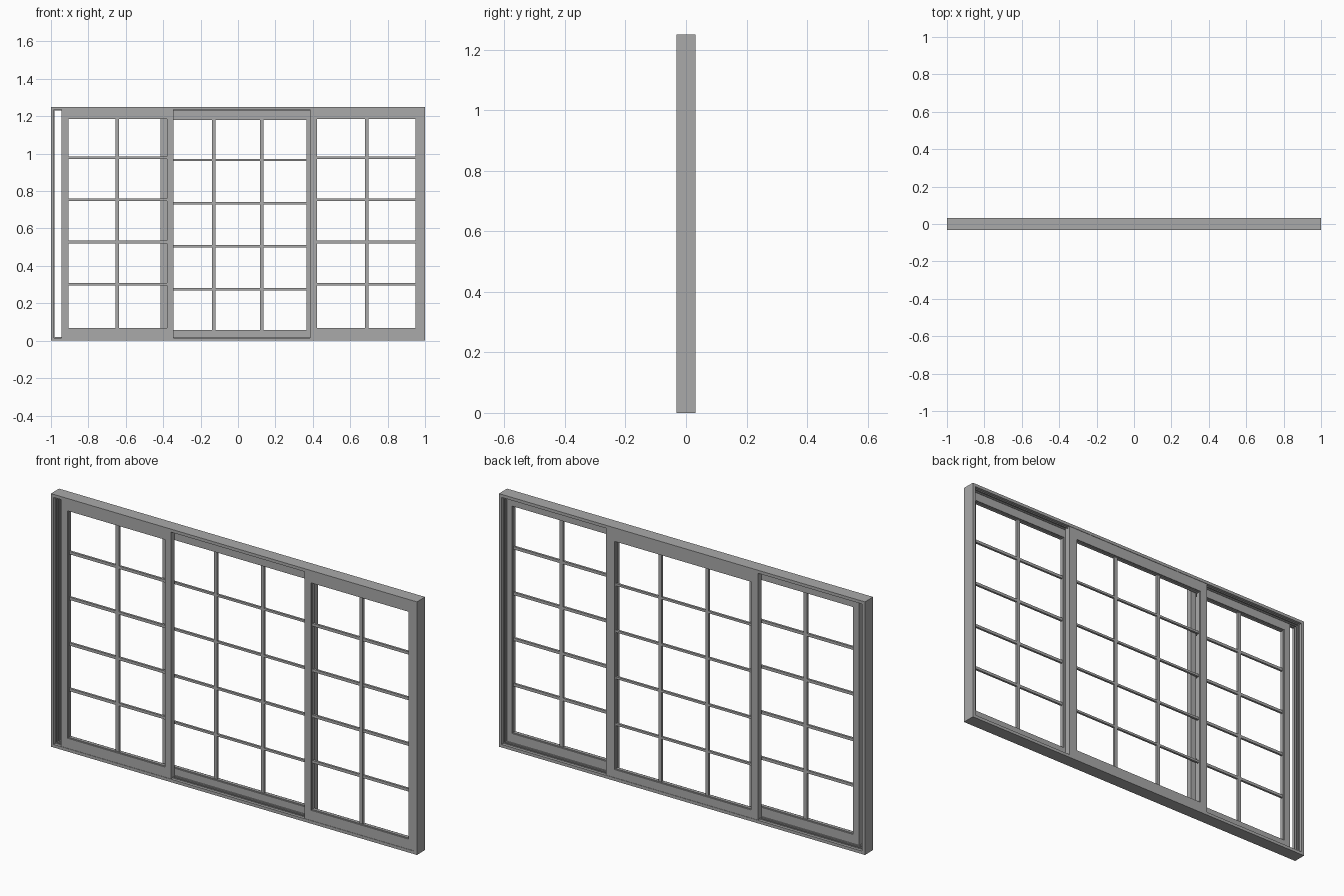
import bpy, bmesh

if "Cube" in bpy.data.objects:
    bpy.data.objects.remove(bpy.data.objects["Cube"])

grey = bpy.data.materials.new("window_grey")
grey.diffuse_color = (0.4, 0.4, 0.4, 1)
grey.use_nodes = True
grey.node_tree.nodes["Principled BSDF"].inputs["Base Color"].default_value = grey.diffuse_color


def add_box(bm, x, y, z):
    """Box from (min, max) pairs."""
    v = bmesh.ops.create_cube(bm, size=1)["verts"]
    for p in v:
        p.co = (x[0] if p.co.x < 0 else x[1],
                y[0] if p.co.y < 0 else y[1],
                z[0] if p.co.z < 0 else z[1])


def add_ring(bm, outer, inner, y):
    """Clean rectangular ring; outer and inner are (x0, x1, z0, z1)."""
    def loop(r, yy):
        return [bm.verts.new((px, yy, pz)) for px, pz in
                ((r[0], r[2]), (r[1], r[2]), (r[1], r[3]), (r[0], r[3]))]
    loops = [loop(outer, y[0]), loop(outer, y[1]), loop(inner, y[1]), loop(inner, y[0])]
    for a in range(4):
        l, m = loops[a], loops[(a + 1) % 4]
        for i in range(4):
            j = (i + 1) % 4
            bm.faces.new((l[i], l[j], m[j], m[i]))


def finish(name, bm):
    bmesh.ops.recalc_face_normals(bm, faces=bm.faces)
    me = bpy.data.meshes.new(name)
    bm.to_mesh(me)
    bm.free()
    me.materials.append(grey)
    ob = bpy.data.objects.new(name, me)
    bpy.context.collection.objects.link(ob)
    return ob


def shrink(r, d):
    return (r[0] + d, r[1] - d, r[2] + d, r[3] - d)


# Outer frame with raised track ridges along the inside
bm = bmesh.new()
outer = (-1, 1, 0, 1.25)
wall = shrink(outer, 0.015)
add_ring(bm, outer, wall, (-0.032, 0.032))
finish("outer_frame", bm)

bm = bmesh.new()
for yc in (-0.016, 0.0, 0.016):
    add_ring(bm, shrink(wall, -0.001), shrink(wall, 0.005), (yc - 0.002, yc + 0.002))
finish("frame_tracks", bm)


def sash(name, outer, hole, y, bars_x, bars_z, bar_h):
    # Stiles and rails
    bm = bmesh.new()
    add_ring(bm, outer, hole, y)
    finish(name + "_sash", bm)
    # Glazing bead, thinner than the sash
    yc = (y[0] + y[1]) / 2
    bm = bmesh.new()
    add_ring(bm, shrink(hole, -0.002), shrink(hole, 0.003), (yc - 0.008, yc + 0.008))
    finish(name + "_glazing_bead", bm)
    # Glazing bars
    bm = bmesh.new()
    for x in bars_x:
        add_box(bm, (x - 0.009, x + 0.009), (yc - 0.006, yc + 0.006), (hole[2], hole[3]))
    for z in bars_z:
        add_box(bm, (hole[0], hole[1]), (yc - 0.0055, yc + 0.0055),
                (z - bar_h / 2, z + bar_h / 2))
    finish(name + "_glazing_bars", bm)


front, back = (-0.030, -0.002), (0.002, 0.030)
side_z = [0.302 + 0.2255 * i for i in range(4)]
mid_z = [0.275 + 0.23 * i for i in range(4)]

# Two side sashes on the front track, the left one slid slightly open
sash("left", (-0.945, -0.345, 0.015, 1.235), (-0.91, -0.377, 0.065, 1.188),
     front, [-0.645], side_z, 0.014)
sash("right", (0.385, 0.987, 0.015, 1.235), (0.42, 0.953, 0.065, 1.188),
     front, [0.688], side_z, 0.014)
# Wide centre sash on the back track
sash("centre", (-0.415, 0.415, 0.015, 1.235), (-0.377, 0.37, 0.055, 1.182),
     back, [-0.13, 0.127], mid_z, 0.011)
